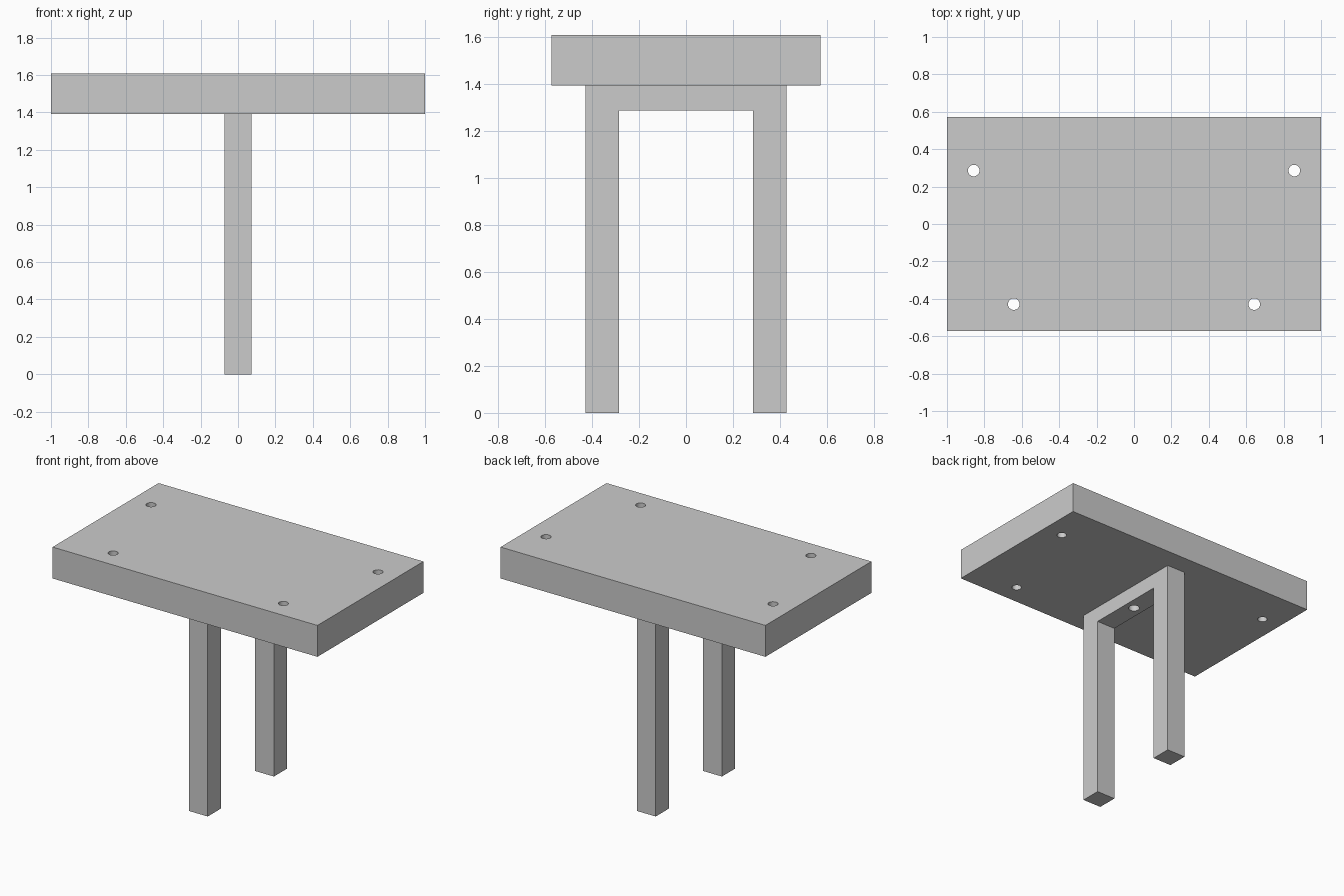
import bpy, bmesh

if "Cube" in bpy.data.objects:
    bpy.data.objects.remove(bpy.data.objects["Cube"])

U = 2 / 14  # the model is 14 units long


def prism(name, profile, offset):
    """Extrude a closed 3D profile along offset."""
    bm = bmesh.new()
    face = bm.faces.new([bm.verts.new(p) for p in profile])
    new = bmesh.ops.extrude_face_region(bm, geom=[face])["geom"]
    verts = [v for v in new if isinstance(v, bmesh.types.BMVert)]
    bmesh.ops.translate(bm, verts=verts, vec=offset)
    bmesh.ops.recalc_face_normals(bm, faces=bm.faces)
    mesh = bpy.data.meshes.new(name)
    bm.to_mesh(mesh)
    bm.free()
    obj = bpy.data.objects.new(name, mesh)
    bpy.context.collection.objects.link(obj)
    return obj


def drill(obj, x, y, z, radius, depth):
    """Cut a vertical round hole and discard the cutter."""
    bpy.ops.mesh.primitive_cylinder_add(vertices=32, radius=radius, depth=depth, location=(x, y, z))
    cutter = bpy.context.object
    cutter.hide_render = True
    mod = obj.modifiers.new("hole", 'BOOLEAN')
    mod.operation, mod.solver, mod.object = 'DIFFERENCE', 'EXACT', cutter
    bpy.context.view_layer.objects.active = obj
    bpy.ops.object.modifier_apply(modifier=mod.name)
    bpy.data.objects.remove(cutter)


def finish(obj):
    bpy.ops.object.select_all(action='DESELECT')
    obj.select_set(True)
    bpy.context.view_layer.objects.active = obj
    bpy.ops.object.shade_smooth_by_angle()


# Top plate with four through holes
z0, z1 = 9.75 * U, 11.25 * U
plate = prism("top_plate", [(sx * 7 * U, sy * 4 * U, z0)
                            for sx, sy in ((-1, -1), (1, -1), (1, 1), (-1, 1))], (0, 0, z1 - z0))
for s in (-1, 1):
    drill(plate, s * 6 * U, 2 * U, 1.5, 0.031, 1)
    drill(plate, s * 4.5 * U, -3 * U, 1.5, 0.031, 1)
finish(plate)

# U-shaped leg frame with a central hole in its crossbar
outline = [(-3, 0), (-2, 0), (-2, 9), (2, 9), (2, 0), (3, 0), (3, 9.75), (-3, 9.75)]
frame = prism("leg_frame", [(-U / 2, y * U, z * U) for y, z in outline], (U, 0, 0))
drill(frame, 0, 0, 9.4 * U, 0.036, 0.3)
finish(frame)
